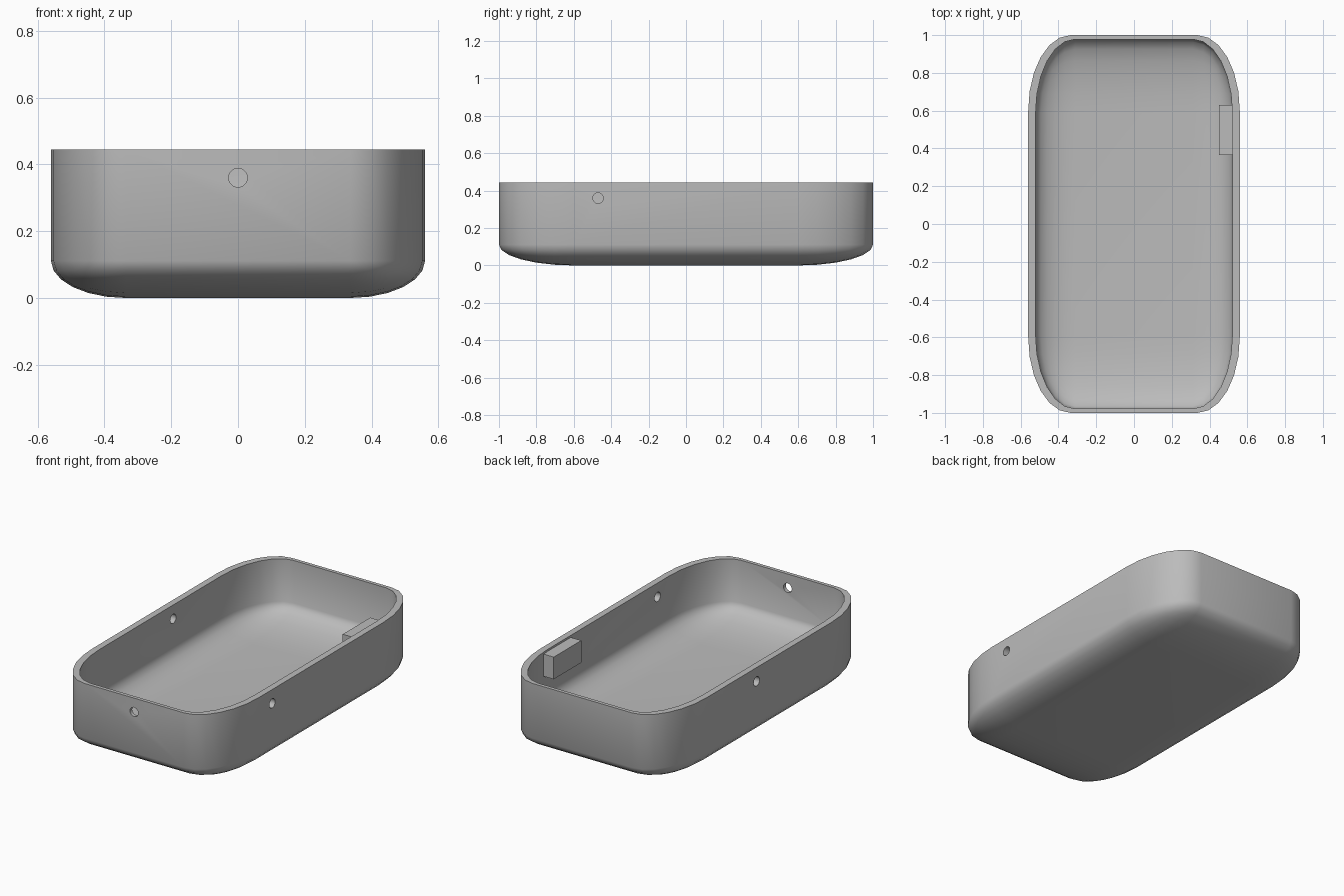
import bpy, bmesh, math
from mathutils import Matrix, Vector

cube = bpy.data.objects.get("Cube")
if cube:
    bpy.data.objects.remove(cube, do_unlink=True)

grey = bpy.data.materials.new("plain_grey")
grey.use_nodes = True
COLOUR = (0.5, 0.5, 0.5, 1)
grey.diffuse_color = COLOUR
grey.node_tree.nodes["Principled BSDF"].inputs["Base Color"].default_value = COLOUR

RIM = 0.445


def make_object(name, bm):
    mesh = bpy.data.meshes.new(name)
    bmesh.ops.recalc_face_normals(bm, faces=bm.faces)
    bm.to_mesh(mesh)
    bm.free()
    mesh.materials.append(grey)
    obj = bpy.data.objects.new(name, mesh)
    bpy.context.collection.objects.link(obj)
    return obj


def box(size, centre, rounding=0.0):
    """Unit cube, optionally rounded, then stretched so its corners become elliptical."""
    bm = bmesh.new()
    bmesh.ops.create_cube(bm, size=1)
    if rounding:
        bmesh.ops.bevel(bm, geom=bm.edges[:], offset=rounding, segments=6,
                        profile=0.5, affect='EDGES')
    bmesh.ops.scale(bm, vec=size, verts=bm.verts)
    bmesh.ops.translate(bm, vec=centre, verts=bm.verts)
    return bm


def drill(name, centre, axis):
    """Cylinder cutter for a round hole through one wall."""
    bm = bmesh.new()
    turn = Vector((0, 0, 1)).rotation_difference(Vector(axis)).to_matrix().to_4x4()
    bmesh.ops.create_cone(bm, cap_ends=True, segments=32, radius1=0.028, radius2=0.028,
                          depth=0.2, matrix=Matrix.Translation(centre) @ turn)
    return make_object(name, bm)


# Tray body: rounded block cut flat at the rim
bm = box((1.12, 2, 0.556), (0, 0, 0.278), 0.2)
cut = bmesh.ops.bisect_plane(bm, geom=bm.verts[:] + bm.edges[:] + bm.faces[:], dist=1e-5,
                             plane_co=(0, 0, RIM - 0.0005), plane_no=(0, 0, 1), clear_outer=True)
bmesh.ops.holes_fill(bm, edges=[e for e in bm.edges if e.is_boundary])
tray = make_object("tray_body", bm)

# Cavity and wall holes
cutters = [
    make_object("cavity_cutter", box((1.042, 1.956, 0.5), (0, 0, 0.335), 0.2)),
    drill("front_hole_cutter", (0, -1, 0.36), (0, 1, 0)),
    drill("left_hole_cutter", (0.54, -0.47, 0.36), (1, 0, 0)),
    drill("right_hole_cutter", (-0.54, 0.12, 0.36), (1, 0, 0)),
]
bpy.context.view_layer.objects.active = tray
for cutter in cutters:
    cutter.hide_render = True
    mod = tray.modifiers.new(cutter.name, 'BOOLEAN')
    mod.operation = 'DIFFERENCE'
    mod.solver = 'EXACT'
    mod.object = cutter
    bpy.ops.object.modifier_apply(modifier=mod.name)
    bpy.data.objects.remove(cutter, do_unlink=True)

bpy.ops.object.select_all(action='DESELECT')
tray.select_set(True)
bpy.ops.object.shade_smooth_by_angle(angle=math.radians(40))

# Small block on the inner left wall
make_object("inner_block", box((0.08, 0.265, 0.135), (0.49, 0.4975, 0.365)))
